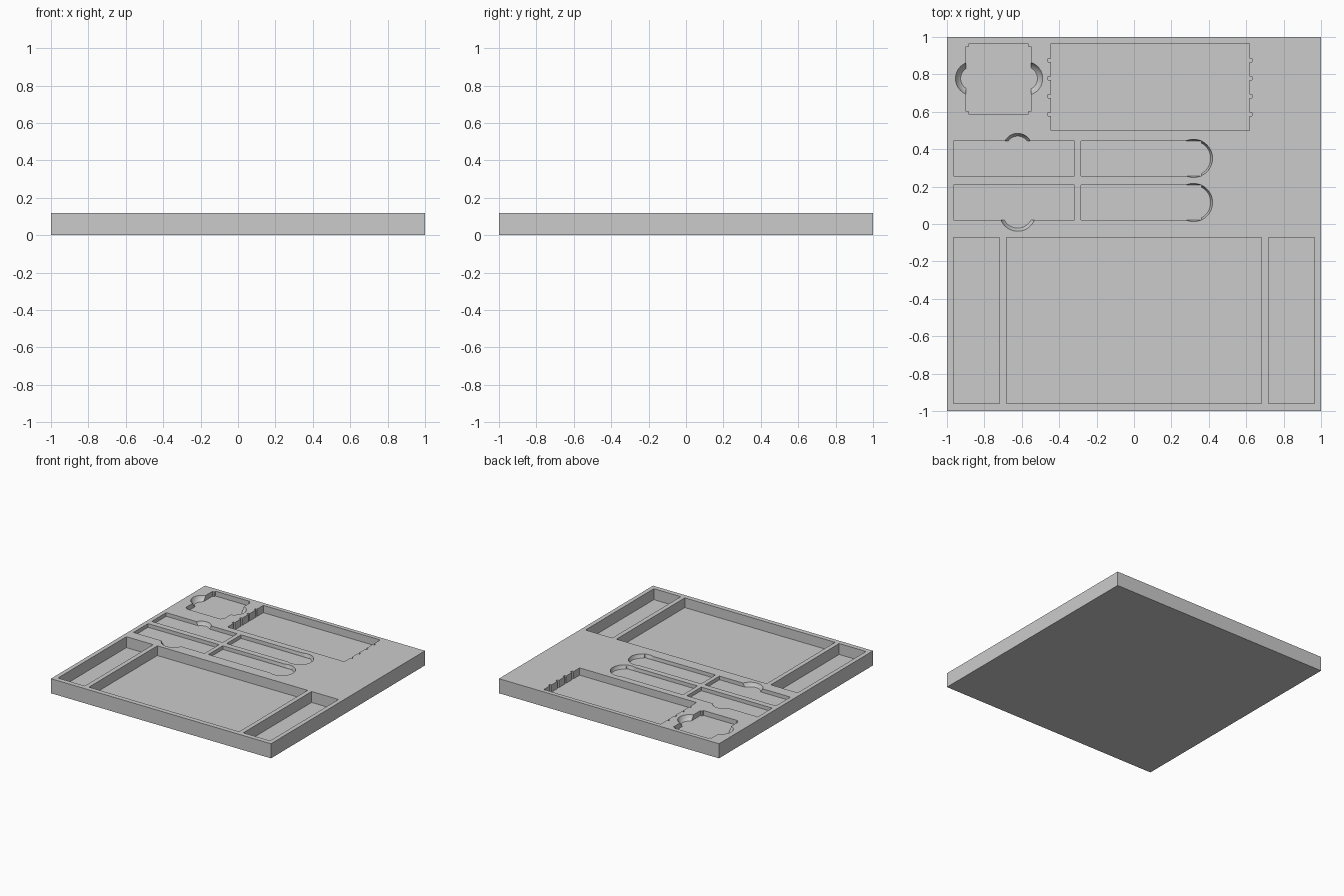
import bpy
import bmesh
from math import sqrt
from mathutils import Matrix, Vector

TOP = 0.12

cube = bpy.data.objects.get("Cube")
if cube:
    bpy.data.objects.remove(cube, do_unlink=True)

grey = bpy.data.materials.new("plain grey")
grey.use_nodes = True
colour = (0.6, 0.6, 0.6, 1)
grey.diffuse_color = colour
grey.node_tree.nodes["Principled BSDF"].inputs["Base Color"].default_value = colour


def add_object(name, bm):
    mesh = bpy.data.meshes.new(name)
    bm.normal_update()
    bm.to_mesh(mesh)
    bm.free()
    mesh.materials.append(grey)
    obj = bpy.data.objects.new(name, mesh)
    bpy.context.collection.objects.link(obj)
    return obj


def prism(name, points, z0, z1):
    """Extrude a counter-clockwise outline from z0 to z1."""
    bm = bmesh.new()
    low = [bm.verts.new((x, y, z0)) for x, y in points]
    high = [bm.verts.new((x, y, z1)) for x, y in points]
    bm.faces.new(low[::-1])
    bm.faces.new(high)
    for i in range(len(points)):
        j = (i + 1) % len(points)
        bm.faces.new((low[i], low[j], high[j], high[i]))
    return add_object(name, bm)


def rect(x0, x1, y0, y1):
    return [(x0, y0), (x1, y0), (x1, y1), (x0, y1)]


def dish(name, x, y, r_top, r_floor, depth):
    """Ball that meets the top at r_top and is cut flat at the pocket floor."""
    rise = (r_top ** 2 - r_floor ** 2 - depth ** 2) / (2 * depth)
    radius = sqrt(r_top ** 2 + rise ** 2)
    bm = bmesh.new()
    bmesh.ops.create_uvsphere(bm, u_segments=48, v_segments=32, radius=radius,
                              matrix=Matrix.Translation((x, y, TOP + rise)))
    cut = bmesh.ops.bisect_plane(bm, geom=bm.verts[:] + bm.edges[:] + bm.faces[:],
                                 plane_co=Vector((0, 0, TOP - depth)),
                                 plane_no=Vector((0, 0, 1)), clear_inner=True)
    rim = [e for e in cut["geom_cut"] if isinstance(e, bmesh.types.BMEdge)]
    bmesh.ops.edgeloop_fill(bm, edges=rim)
    bmesh.ops.recalc_face_normals(bm, faces=bm.faces[:])
    return add_object(name, bm)


tray = prism("tray", rect(-1, 1, -1, 1), 0, TOP)


def carve(cutter):
    cutter.hide_render = True
    cutter.hide_viewport = False
    mod = tray.modifiers.new(cutter.name, "BOOLEAN")
    mod.operation = "DIFFERENCE"
    mod.solver = "EXACT"
    mod.object = cutter
    cutters.append(cutter)


def pocket(name, outline, depth):
    carve(prism(name, outline, TOP - depth, TOP + 0.1))


cutters = []

# Deep trays along the front
pocket("main_pocket", rect(-0.683, 0.683, -0.96, -0.072), 0.08)
for side, x in (("left", 0.842), ("right", -0.842)):
    pocket(side + "_side_pocket", rect(x - 0.122, x + 0.122, -0.96, -0.072), 0.09)

# Wide back pocket, with small comb notches in both ends
x0, x1, y0, y1 = -0.445, 0.617, 0.5, 0.965
notches = [0.587 + 0.096 * i for i in range(4)]
outline = [(x0, y0), (x1, y0)]
for y in notches:
    outline += [(x1, y - 0.009), (x1 + 0.015, y - 0.009),
                (x1 + 0.015, y + 0.009), (x1, y + 0.009)]
outline += [(x1, y1), (x0, y1)]
for y in reversed(notches):
    outline += [(x0, y + 0.009), (x0 - 0.015, y + 0.009),
                (x0 - 0.015, y - 0.009), (x0, y - 0.009)]
pocket("back_pocket", outline, 0.06)

# Square pocket with stepped corners and two finger dishes
x0, x1, y0, y1, s = -0.897, -0.552, 0.586, 0.965, 0.016
pocket("square_pocket", [
    (x0 + s, y0), (x1 - s, y0), (x1 - s, y0 + s), (x1, y0 + s),
    (x1, y1 - s), (x1 - s, y1 - s), (x1 - s, y1), (x0 + s, y1),
    (x0 + s, y1 - s), (x0, y1 - s), (x0, y0 + s), (x0 + s, y0 + s)], 0.04)
for side, x in (("right", -0.865), ("left", -0.578)):
    carve(dish(side + "_square_dish", x, 0.778, 0.09, 0.062, 0.04))

# Two rows of slim slots
for row, y in (("back", 0.351), ("front", 0.115)):
    pocket(row + "_right_slot", rect(-0.964, -0.319, y - 0.094, y + 0.094), 0.03)
    pocket(row + "_left_slot", rect(-0.284, 0.36, y - 0.094, y + 0.094), 0.03)
    carve(dish(row + "_slot_end", 0.318, y, 0.102, 0.092, 0.03))
carve(dish("back_slot_dish", -0.622, 0.408, 0.077, 0.062, 0.03))
carve(dish("front_slot_dish", -0.622, 0.058, 0.097, 0.08, 0.03))

# Apply the cuts and drop the cutters
bpy.context.view_layer.update()
graph = bpy.context.evaluated_depsgraph_get()
carved = bpy.data.meshes.new_from_object(tray.evaluated_get(graph))
tray.modifiers.clear()
tray.data = carved
tray.data.materials.clear()
tray.data.materials.append(grey)
for cutter in cutters:
    bpy.data.objects.remove(cutter, do_unlink=True)

bpy.ops.object.select_all(action="DESELECT")
tray.select_set(True)
bpy.context.view_layer.objects.active = tray
bpy.ops.object.shade_smooth_by_angle(angle=0.5)
